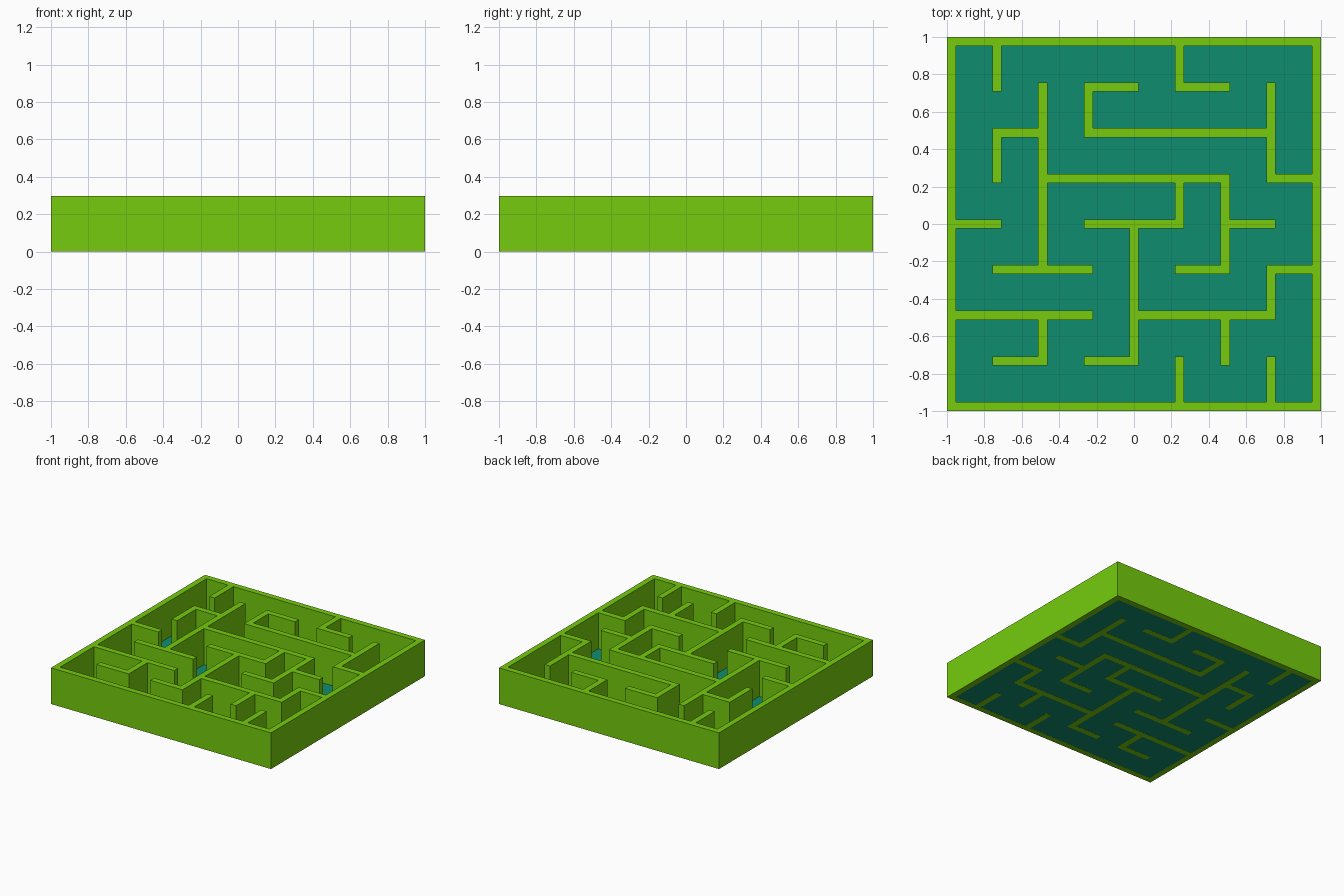
import bpy, bmesh

if "Cube" in bpy.data.objects:
    bpy.data.objects.remove(bpy.data.objects["Cube"])

U = 2 / 41            # wall thickness; one corridor is four of these
PITCH = 5 * U
HEIGHT = 0.297


def material(name, rgb):
    m = bpy.data.materials.new(name)
    m.diffuse_color = (*rgb, 1)
    m.use_nodes = True
    m.node_tree.nodes["Principled BSDF"].inputs["Base Color"].default_value = m.diffuse_color
    return m


def finish(bm, name, mat):
    mesh = bpy.data.meshes.new(name)
    bm.to_mesh(mesh)
    bm.free()
    obj = bpy.data.objects.new(name, mesh)
    bpy.context.collection.objects.link(obj)
    mesh.materials.append(mat)
    return obj


# Wall runs on the maze lattice (-4..4): line, start, end
horizontal = [(4, -4, 4), (-4, -4, 4), (3, -1, 0), (3, 1, 2), (2, -3, -2),
              (2, -1, 3), (1, -2, 2), (1, 3, 4), (0, -4, -3), (0, -1, 1),
              (0, 2, 3), (-1, -3, -1), (-1, 1, 2), (-1, 3, 4), (-2, -4, -1),
              (-2, 0, 3), (-3, -3, -2), (-3, -1, 0)]
vertical = [(-4, -4, 4), (4, -4, 4), (-3, 3, 4), (-3, 1, 2), (-2, -1, 3),
            (-2, -3, -2), (-1, 2, 3), (0, -3, 0), (1, 3, 4), (1, 0, 1),
            (1, -4, -3), (2, -1, 1), (2, -3, -2), (3, 1, 3), (3, -2, -1),
            (3, -4, -3)]

# Cells alternate post, corridor, post... so every run fills whole cells
cells = set()
for line, a, b in horizontal:
    cells |= {(i, 2 * line + 8) for i in range(2 * a + 8, 2 * b + 9)}
for line, a, b in vertical:
    cells |= {(2 * line + 8, j) for j in range(2 * a + 8, 2 * b + 9)}


def edge(i):
    """Coordinate of cell boundary i (0..17)."""
    return (i // 2 - 4) * PITCH + (U / 2 if i % 2 else -U / 2)


# Maze walls: one joined solid with no internal faces
bm = bmesh.new()
verts = {}


def v(i, j, top):
    if (i, j, top) not in verts:
        verts[i, j, top] = bm.verts.new((edge(i), edge(j), HEIGHT * top))
    return verts[i, j, top]


for i, j in sorted(cells):
    ring = [(i, j), (i + 1, j), (i + 1, j + 1), (i, j + 1)]
    bm.faces.new([v(*p, 1) for p in ring])
    bm.faces.new([v(*p, 0) for p in reversed(ring)])
    for k, (dx, dy) in enumerate([(0, -1), (1, 0), (0, 1), (-1, 0)]):
        if (i + dx, j + dy) not in cells:
            p, q = ring[k], ring[(k + 1) % 4]
            bm.faces.new([v(*p, 0), v(*q, 0), v(*q, 1), v(*p, 1)])
finish(bm, "maze_walls", material("wall_green", (0.178, 0.597, 0.004)))

# Floor: thin sheet just above the wall bottoms
bm = bmesh.new()
bm.faces.new([bm.verts.new((x, y, 0.001)) for x, y in
              [(-0.99, -0.99), (0.99, -0.99), (0.99, 0.99), (-0.99, 0.99)]])
finish(bm, "maze_floor", material("floor_teal", (0.005, 0.262, 0.156)))
